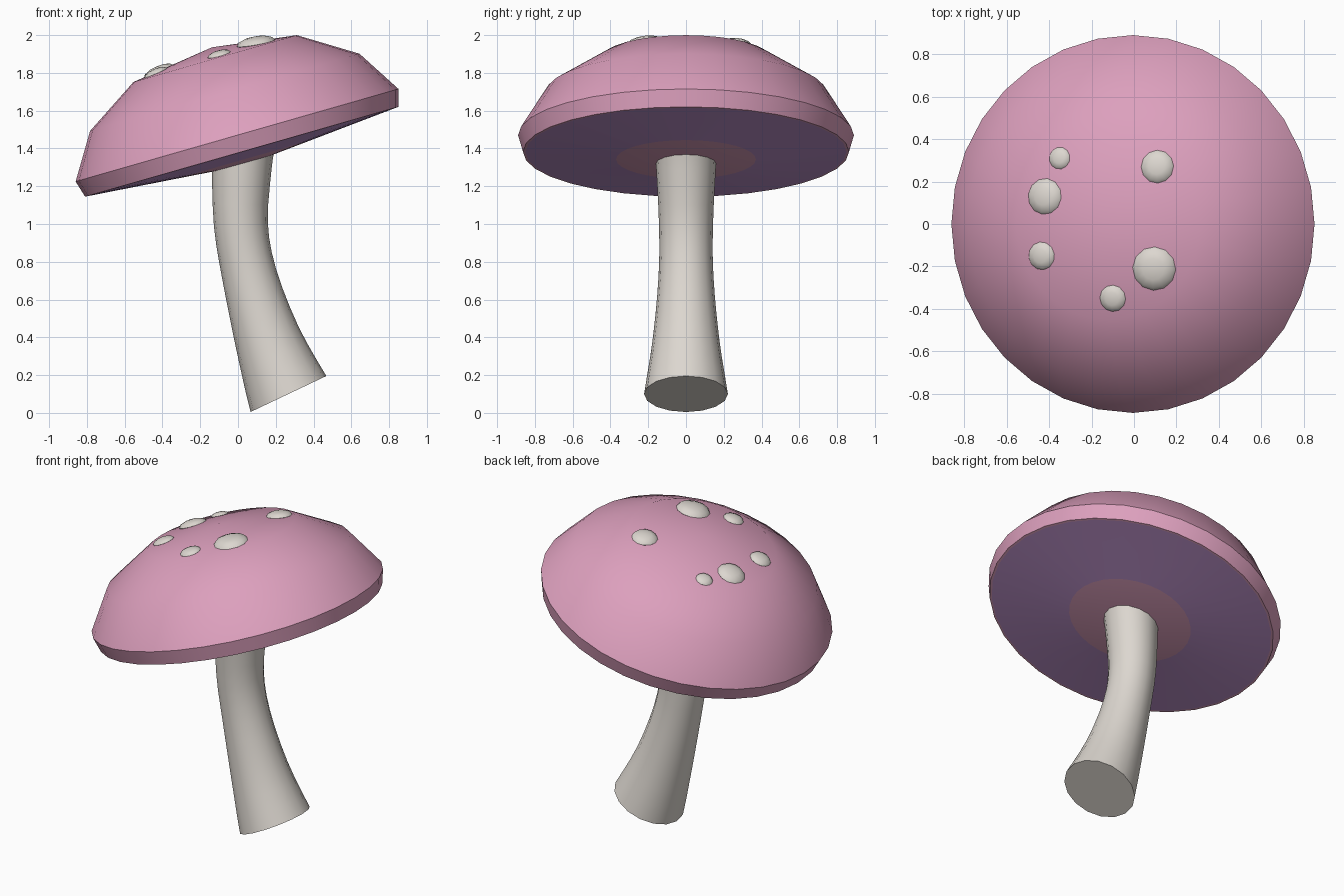
import bpy, bmesh, math
from mathutils import Vector, Matrix

if "Cube" in bpy.data.objects:
    bpy.data.objects.remove(bpy.data.objects["Cube"])


def material(name, rgb):
    m = bpy.data.materials.new(name)
    m.use_nodes = True
    m.diffuse_color = (*rgb, 1)
    m.node_tree.nodes["Principled BSDF"].inputs["Base Color"].default_value = (*rgb, 1)
    return m


PINK = material("cap pink", (0.72, 0.35, 0.51))
LILAC = material("gill purple", (0.53, 0.30, 0.62))
CREAM = material("stem cream", (0.72, 0.68, 0.63))


def finish(name, bm, mats, angle=35):
    bmesh.ops.recalc_face_normals(bm, faces=bm.faces[:])
    mesh = bpy.data.meshes.new(name)
    bm.to_mesh(mesh)
    bm.free()
    for m in mats:
        mesh.materials.append(m)
    ob = bpy.data.objects.new(name, mesh)
    bpy.context.collection.objects.link(ob)
    bpy.ops.object.select_all(action='DESELECT')
    ob.select_set(True)
    bpy.context.view_layer.objects.active = ob
    bpy.ops.object.shade_smooth_by_angle(angle=math.radians(angle))
    return ob


def ring(bm, frame, radius, sides):
    """Circle of vertices in the XY plane of a frame."""
    return [bm.verts.new(frame @ Vector((radius * math.cos(a), radius * math.sin(a), 0)))
            for a in (math.tau * i / sides for i in range(sides))]


def bridge(bm, low, high, mat=0):
    n = len(low)
    for i in range(n):
        j = (i + 1) % n
        bm.faces.new((low[i], low[j], high[j], high[i])).material_index = mat


def fan(bm, loop, tip):
    v = bm.verts.new(tip)
    for i in range(len(loop)):
        bm.faces.new((loop[i], loop[(i + 1) % len(loop)], v))


# Cap: tilted lathe, shallow cone underneath with a purple gill band
TILT = math.radians(16)
CAP = Matrix.Translation((-0.005, 0, 1.47)) @ Matrix.Rotation(-TILT, 4, 'Y')
DOME = [(0.889, 0), (0.742, 0.236), (0.45, 0.422), (0, 0.484)]
UNDER = [(0.37, -0.133), (0.85, -0.092), (0.863, -0.091)]

bm = bmesh.new()
loops = [ring(bm, CAP @ Matrix.Translation((0, 0, h)), r, 32) for r, h in UNDER + DOME[:-1]]
for k in range(len(loops) - 1):
    bridge(bm, loops[k], loops[k + 1], 1 if k == 0 else 0)
fan(bm, loops[0], CAP @ Vector((0, 0, -0.165)))
fan(bm, loops[-1], CAP @ Vector((0, 0, DOME[-1][1])))
finish("cap", bm, [PINK, LILAC])

# Stem: rings swept along a smooth bend, (x, z, radius)
KEYS = [Vector(k) for k in ((0.267, 0.10, 0.222), (0.155, 0.40, 0.175), (0.06, 0.73, 0.145),
                            (0.015, 1.0, 0.143), (0.02, 1.30, 0.158), (0.035, 1.45, 0.165))]


def stem_point(t):
    i = min(int(t), len(KEYS) - 2)
    f = t - i
    b, c = KEYS[i], KEYS[i + 1]
    a = KEYS[i - 1] if i else 2 * b - c
    d = KEYS[i + 2] if i + 2 < len(KEYS) else 2 * c - b
    return 0.5 * (2 * b + (c - a) * f + (2 * a - 5 * b + 4 * c - d) * f ** 2
                  + (3 * b - a - 3 * c + d) * f ** 3)


bm = bmesh.new()
loops = []
for k in range(16):
    t = k / 3
    p = stem_point(t)
    step = stem_point(min(t + 0.1, 5)) - stem_point(max(t - 0.1, 0))
    lean = math.atan2(step.x, step.y) if k else -math.radians(25.4)
    frame = Matrix.Translation((p.x, 0, p.y)) @ Matrix.Rotation(lean, 4, 'Y')
    loops.append(ring(bm, frame, p.z, 16))
for low, high in zip(loops, loops[1:]):
    bridge(bm, low, high)
bm.faces.new(loops[0][::-1])
bm.faces.new(loops[-1])
finish("stem", bm, [CREAM])


# Spots: flattened balls seated on the dome at a given plan position
def dome_hit(x, y):
    """Point and normal on the dome straight above (x, y)."""
    inv = CAP.inverted()
    lo, hi = 1.0, 2.2
    for _ in range(40):
        z = (lo + hi) / 2
        p = inv @ Vector((x, y, z))
        r = math.hypot(p.x, p.y)
        for (r0, h0), (r1, h1) in zip(DOME, DOME[1:]):
            if r >= r1:
                break
        surface = h0 + (h1 - h0) * (r0 - r) / (r0 - r1)
        lo, hi = (lo, z) if p.z > surface else (z, hi)
    slope = (h1 - h0) / (r0 - r1)
    n = Vector((p.x / r * slope, p.y / r * slope, 1)).normalized()
    return Vector((x, y, z)), CAP.to_3x3() @ n


SPOTS = [(0.095, -0.21, 0.103), (0.11, 0.27, 0.078), (-0.42, 0.13, 0.085),
         (-0.435, -0.15, 0.066), (-0.1, -0.35, 0.063), (-0.35, 0.31, 0.052)]
for i, (x, y, r) in enumerate(SPOTS):
    p, n = dome_hit(x, y)
    bm = bmesh.new()
    bmesh.ops.create_uvsphere(bm, u_segments=12, v_segments=6, radius=1)
    place = Matrix.Translation(p) @ n.to_track_quat('Z', 'Y').to_matrix().to_4x4()
    bm.transform(place @ Matrix.Diagonal((r, r, r * 0.35, 1)))
    finish(f"spot_{i + 1}", bm, [CREAM], 50)
